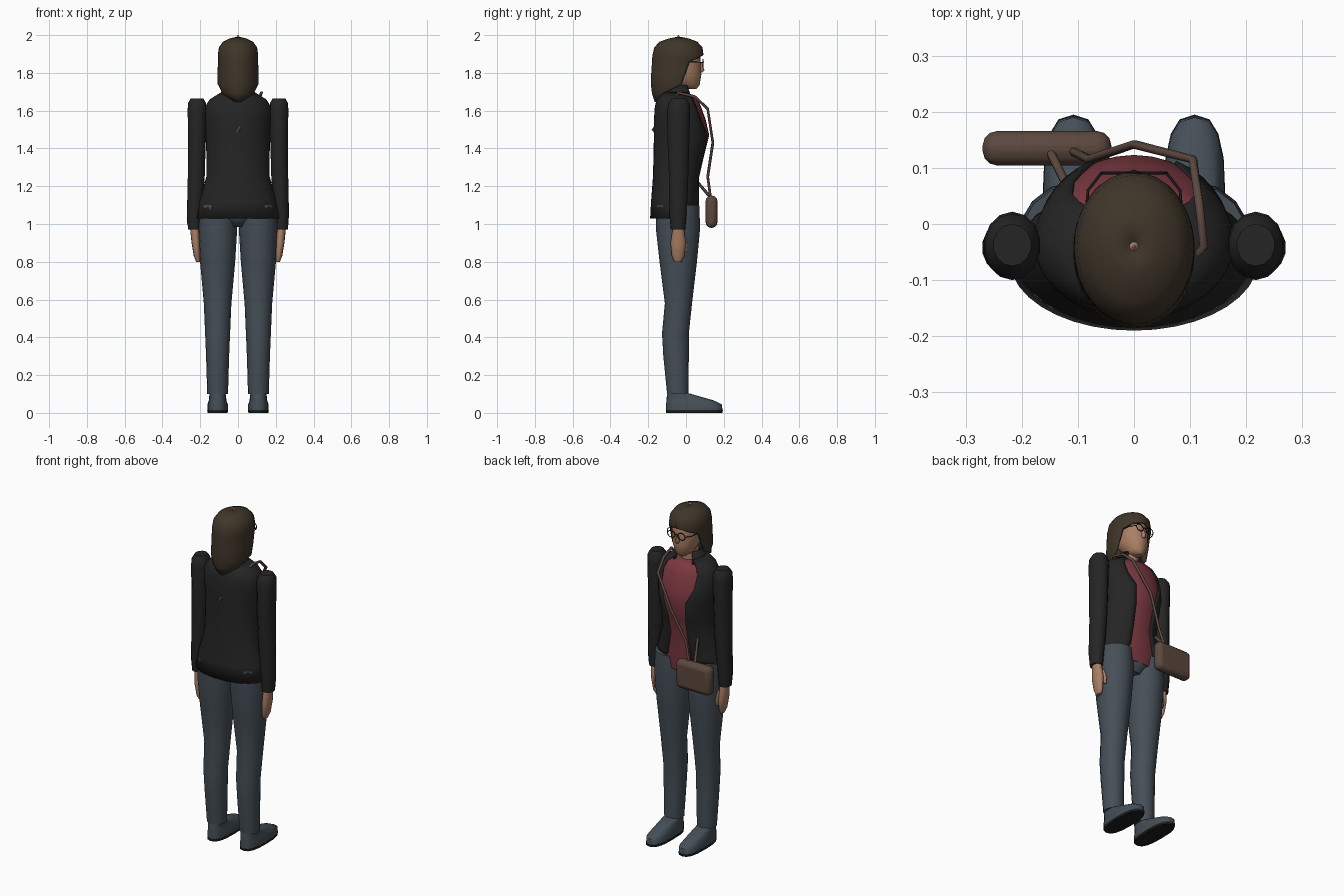
import bpy
import bmesh
from math import sin, cos, radians, pi

if "Cube" in bpy.data.objects:
    bpy.data.objects.remove(bpy.data.objects["Cube"], do_unlink=True)


def make_material(name, r, g, b):
    mat = bpy.data.materials.new(name)
    mat.use_nodes = True
    mat.diffuse_color = (r, g, b, 1)
    mat.node_tree.nodes["Principled BSDF"].inputs["Base Color"].default_value = (r, g, b, 1)
    return mat


jacket_black = make_material("jacket black", .018, .018, .018)
shirt_red = make_material("shirt red", .2, .04, .052)
denim = make_material("slate denim", .06, .078, .096)
hair_brown = make_material("hair brown", .05, .036, .022)
skin = make_material("skin", .4, .21, .13)
leather = make_material("brown leather", .105, .065, .048)
dark = make_material("dark frames and soles", .012, .012, .014)


def finish(obj, mat, angle=50):
    """Assign the colour and smooth all but the sharp edges."""
    obj.data.materials.append(mat)
    bpy.ops.object.select_all(action="DESELECT")
    obj.select_set(True)
    bpy.context.view_layer.objects.active = obj
    bpy.ops.object.shade_smooth_by_angle(angle=radians(angle))
    return obj


def link_mesh(name, bm):
    mesh = bpy.data.meshes.new(name)
    bmesh.ops.recalc_face_normals(bm, faces=bm.faces)
    bm.to_mesh(mesh)
    bm.free()
    obj = bpy.data.objects.new(name, mesh)
    bpy.context.collection.objects.link(obj)
    return obj


def loft(name, mat, rings, x=0, segments=20, power=1, thickness=0, adjust=None):
    """Skin rings of (z, half width, back y, front y, gap angle, x shift).

    With a thickness the skin is a shell, open at the front by the gap angle.
    """
    bm = bmesh.new()
    rows = []
    for ring in rings:
        z, half, back, front, gap, shift = (tuple(ring) + (0, 0))[:6]
        count = segments + 1 if thickness else segments
        row = []
        for i in range(count):
            a = radians(gap) + (2 * pi - 2 * radians(gap)) * i / segments
            s, c = sin(a), cos(a)
            s = abs(s) ** power * (1 if s > 0 else -1)
            c = abs(c) ** power * (1 if c > 0 else -1)
            co = [x + shift + half * s, (back + front) / 2 + c * (front - back) / 2, z]
            row.append(bm.verts.new(adjust(co) if adjust else co))
        rows.append(row)
    for low, high in zip(rows, rows[1:]):
        n = len(low)
        for i in range(n - 1 if thickness else n):
            j = (i + 1) % n
            bm.faces.new((low[i], low[j], high[j], high[i]))
    if not thickness:
        bm.faces.new(rows[0])
        bm.faces.new(rows[-1])
    bmesh.ops.remove_doubles(bm, verts=bm.verts, dist=.0004)
    obj = link_mesh(name, bm)
    if thickness:
        # Shells thicken towards the body
        if sum(p.normal.x * p.center.x for p in obj.data.polygons) < 0:
            obj.data.flip_normals()
        mod = obj.modifiers.new("cloth", "SOLIDIFY")
        mod.thickness = thickness
        mod.offset = -1
    return finish(obj, mat)


def tube(name, mat, points, radius, closed=False):
    curve = bpy.data.curves.new(name, "CURVE")
    curve.dimensions = "3D"
    curve.bevel_depth = radius
    curve.bevel_resolution = 1
    curve.use_fill_caps = True
    spline = curve.splines.new("POLY")
    spline.points.add(len(points) - 1)
    for point, co in zip(spline.points, points):
        point.co = (*co, 1)
    spline.use_cyclic_u = closed
    obj = bpy.data.objects.new(name, curve)
    bpy.context.collection.objects.link(obj)
    curve.materials.append(mat)
    return obj


# Jacket, open at the front, with the hem rising towards the front
torso = [
    (1.03, .222, -.19, .065, 26),
    (1.12, .205, -.185, .075, 22),
    (1.25, .168, -.175, .075, 20),
    (1.36, .167, -.172, .1, 21),
    (1.47, .172, -.17, .128, 26),
    (1.55, .178, -.17, .11, 38),
    (1.62, .175, -.165, .085, 40),
    (1.66, .15, -.155, .065, 40),
    (1.7, .085, -.13, .03, 40),
]


def raise_hem(co):
    if co[2] < 1.04:
        co[2] += .06 * min(1, max(0, (co[1] + .09) / .1))
    return co


loft("jacket", jacket_black, torso, segments=32, thickness=.008, adjust=raise_hem)
loft("collar", jacket_black,
     [(1.66, .1, -.145, .055, 40), (1.735, .068, -.115, .025, 42)], thickness=.01)

# Shirt follows the jacket, just inside it
loft("shirt", shirt_red,
     [(z, half - .01, back + .01, front - .005) for z, half, back, front, gap in torso[:-1]]
     + [(1.68, .06, -.1, .025)], segments=32)

# Trousers
loft("pelvis", denim, [(.985, .05, -.11, .03), (1.03, .11, -.15, .06), (1.1, .19, -.16, .065)])
for side, name in ((1, "left"), (-1, "right")):
    loft(name + "_leg", denim, [
        (.1, .055, -.1, .012),
        (.3, .061, -.12, .015),
        (.42, .066, -.127, .015),
        (.58, .073, -.112, .032),
        (.8, .093, -.14, .058),
        (.98, .104, -.16, .075),
        (1.1, .1, -.16, .07),
    ], x=side * .108, segments=16)

    # Shoes
    loft(name + "_sole", dark, [(0, .053, -.105, .193), (.014, .055, -.106, .195)],
         x=side * .108, segments=16, power=.75)
    loft(name + "_shoe", denim, [
        (.014, .054, -.105, .193),
        (.045, .054, -.105, .19),
        (.065, .047, -.104, .15),
        (.085, .045, -.102, .08),
        (.105, .042, -.098, .01),
    ], x=side * .108, segments=16, power=.75)

    # Sleeves with rounded shoulders
    loft(name + "_sleeve", jacket_black, [
        (.97, .034, -.08, -.004, 0, side * .014),
        (1.05, .04, -.088, .004, 0, side * .014),
        (1.25, .046, -.09, .012, 0, side * .004),
        (1.45, .048, -.098, .018),
        (1.6, .051, -.1, .022),
        (1.64, .049, -.094, .018),
        (1.665, .034, -.075, 0),
    ], x=side * .217, segments=14)

    # Hands
    loft(name + "_hand", skin, [
        (.8, .011, -.062, -.025, 0, -side * .006),
        (.83, .017, -.075, -.008),
        (.9, .023, -.082, 0, 0, side * .006),
        (.98, .025, -.07, -.012, 0, side * .012),
    ], x=side * .217, segments=12)
    loft(name + "_thumb", skin, [
        (.855, .007, -.012, .004),
        (.89, .01, -.018, .008),
        (.94, .01, -.03, -.004, 0, side * .005),
    ], x=side * .202, segments=8)

# Neck and head
loft("neck", skin, [(1.62, .06, -.1, .02), (1.69, .046, -.09, .01), (1.77, .045, -.09, .02)])
loft("head", skin, [
    (1.715, .022, .01, .055),
    (1.735, .048, -.05, .072),
    (1.79, .074, -.1, .081),
    (1.86, .083, -.13, .078),
    (1.92, .08, -.13, .072),
    (1.96, .05, -.1, .03),
    (1.985, .012, -.052, -.028),
    (2, .002, -.042, -.038),
], segments=24)
loft("nose", skin, [(1.803, .008, .06, .088), (1.815, .013, .06, .098),
                    (1.855, .006, .06, .084)], segments=8)

# Long hair framing the face, falling to a point at the back
loft("hair", hair_brown, [
    (1.645, .07, -.165, .05, 165),
    (1.69, .098, -.18, .07, 122),
    (1.74, .108, -.186, .085, 78),
    (1.8, .108, -.184, .095, 72),
    (1.86, .107, -.18, .095, 63),
    (1.88, .107, -.179, .094, 35),
    (1.895, .107, -.177, .093),
    (1.935, .101, -.168, .087),
    (1.965, .08, -.14, .06),
    (1.982, .045, -.092, .015),
    (1.992, .003, -.043, -.037),
], segments=32, thickness=.012)

# Glasses
for side, name in ((1, "left"), (-1, "right")):
    rim = [(side * .034 + .024 * cos(i * pi / 8), .091, 1.852 + .02 * sin(i * pi / 8))
           for i in range(16)]
    tube(name + "_glasses_rim", dark, rim, .0025, closed=True)
    tube(name + "_glasses_arm", dark,
         [(side * .058, .091, 1.855), (side * .082, .06, 1.857), (side * .09, -.03, 1.857)], .0025)
tube("glasses_bridge", dark, [(-.01, .091, 1.856), (0, .094, 1.859), (.01, .091, 1.856)], .0025)

# Shoulder bag and its strap
bm = bmesh.new()
bmesh.ops.create_cube(bm, size=1)
for v in bm.verts:
    v.co.x = v.co.x * .23 - .155
    v.co.y = v.co.y * .062 + .135
    v.co.z = v.co.z * .17 + 1.065
bag = link_mesh("bag", bm)
bevel = bag.modifiers.new("soft edges", "BEVEL")
bevel.width = .027
bevel.segments = 3
finish(bag, leather)
tube("bag_strap", leather, [
    (-.11, .13, 1.14), (-.08, .115, 1.25), (0, .142, 1.43), (.105, .115, 1.61),
    (.115, .045, 1.675), (.125, -.04, 1.695), (0, -.174, 1.5), (-.15, .13, 1.14),
], .008)
